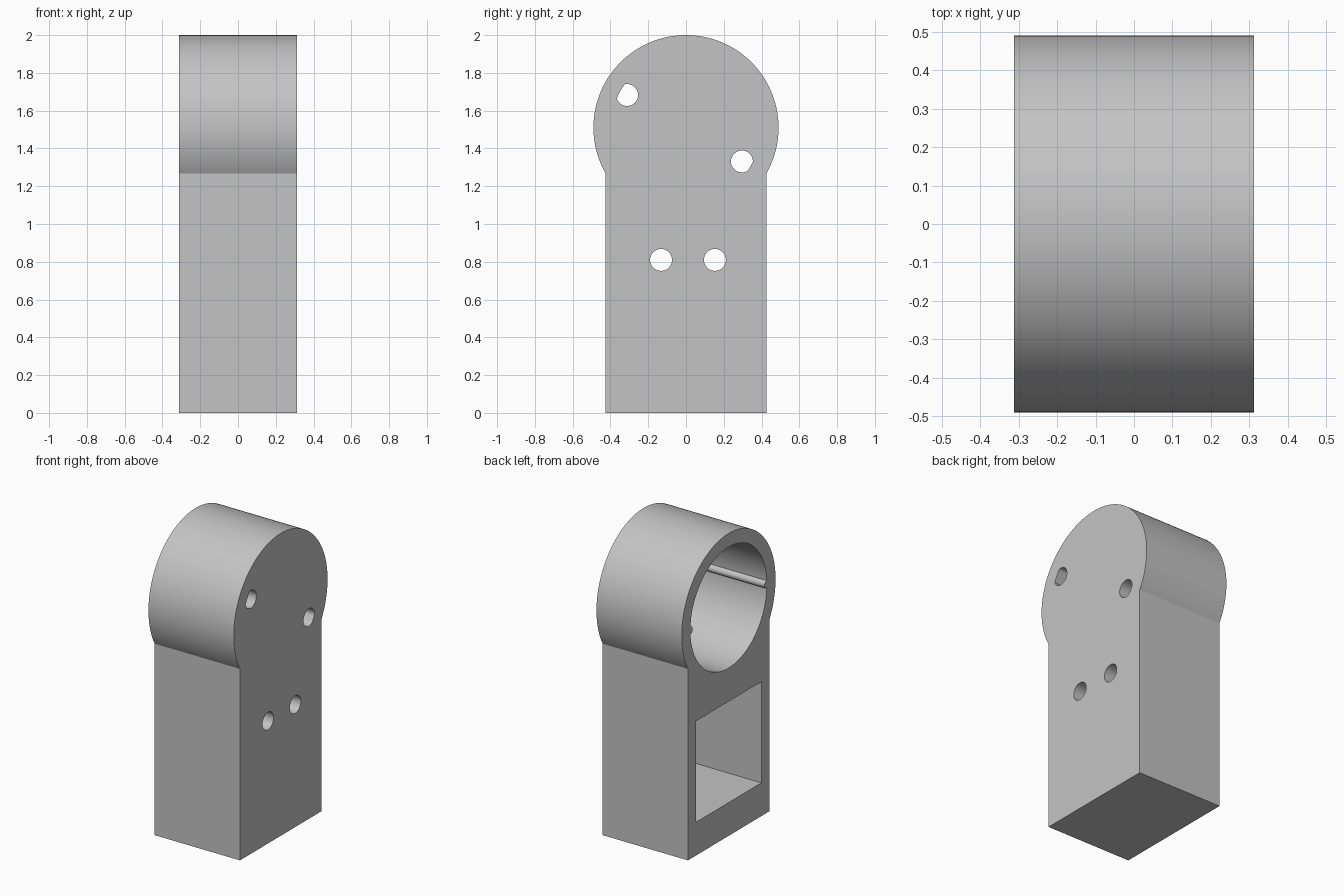
import bpy, bmesh
from math import sin, cos, pi, acos, asin, radians

if "Cube" in bpy.data.objects:
    bpy.data.objects.remove(bpy.data.objects["Cube"])

HALF_X = 0.312            # half thickness of the block
CZ = 1.51                 # height of the round head's centre
R_OUT, R_BORE = 0.49, 0.40
HALF_Y = 0.425            # half width of the leg
FLOOR_X = 0.22            # inner side of the closed wall

grey = bpy.data.materials.new("grey")
grey.diffuse_color = (0.55, 0.55, 0.55, 1)
grey.use_nodes = True
grey.node_tree.nodes["Principled BSDF"].inputs["Base Color"].default_value = grey.diffuse_color


def arc(cy, cz, r, a0, a1, n):
    return [(cy + r * cos(a0 + (a1 - a0) * i / n),
             cz + r * sin(a0 + (a1 - a0) * i / n)) for i in range(n + 1)]


def prism(name, profile, x0, x1):
    """Extrude a (y, z) outline along x."""
    bm = bmesh.new()
    face = bm.faces.new([bm.verts.new((x0, y, z)) for y, z in profile])
    ext = bmesh.ops.extrude_face_region(bm, geom=[face])
    verts = [g for g in ext["geom"] if isinstance(g, bmesh.types.BMVert)]
    bmesh.ops.translate(bm, verts=verts, vec=(x1 - x0, 0, 0))
    bmesh.ops.recalc_face_normals(bm, faces=bm.faces)
    mesh = bpy.data.meshes.new(name)
    bm.to_mesh(mesh)
    bm.free()
    mesh.materials.append(grey)
    ob = bpy.data.objects.new(name, mesh)
    bpy.context.collection.objects.link(ob)
    return ob


# Body: round head on a straight leg
a = acos(HALF_Y / R_OUT)
body = prism("housing",
             arc(0, CZ, R_OUT, -a, pi + a, 120) + [(-HALF_Y, 0), (HALF_Y, 0)],
             -HALF_X, HALF_X)

# Bore outline with a small half-round rib on each side
RIB = 0.025
b = 2 * asin(RIB / 2 / R_BORE)
bore = (arc(0, CZ, R_BORE, b, pi - b, 60)
        + arc(-R_BORE, CZ, RIB, radians(75), radians(-75), 10)
        + arc(0, CZ, R_BORE, pi + b, 2 * pi - b, 60)
        + arc(R_BORE, CZ, RIB, radians(255), radians(105), 10))
cutters = [prism("bore_cutter", bore, -0.5, FLOOR_X)]

# Rectangular pocket in the leg
W = 0.342
cutters.append(prism("pocket_cutter",
                     [(-W, 0.22), (W, 0.22), (W, 0.888), (-W, 0.888)],
                     -0.5, FLOOR_X))

# Screw holes through the closed wall, trimmed where they meet the bore wall
for y, z, in_head in ((-0.312, 1.683, True), (0.296, 1.331, True),
                      (-0.132, 0.81, False), (0.153, 0.81, False)):
    pts = arc(y, z, 0.058, 0, 2 * pi, 40)[:-1]
    if in_head:
        lim = R_BORE - 0.002
        clipped = []
        for py, pz in pts:
            d = ((py ** 2) + (pz - CZ) ** 2) ** 0.5
            k = min(1, lim / d)
            clipped.append((py * k, CZ + (pz - CZ) * k))
        pts = clipped
    cutters.append(prism("hole_cutter", pts, FLOOR_X - 0.05, 0.5))

for c in cutters:
    c.hide_render = True
    mod = body.modifiers.new("cut", 'BOOLEAN')
    mod.operation = 'DIFFERENCE'
    mod.solver = 'EXACT'
    mod.object = c

# Apply the cuts and remove the cutters
bpy.context.view_layer.objects.active = body
body.select_set(True)
for mod in list(body.modifiers):
    bpy.ops.object.modifier_apply(modifier=mod.name)
for c in cutters:
    bpy.data.objects.remove(c, do_unlink=True)

bpy.ops.object.select_all(action='DESELECT')
body.select_set(True)
bpy.context.view_layer.objects.active = body
bpy.ops.object.shade_smooth_by_angle(angle=radians(25))
